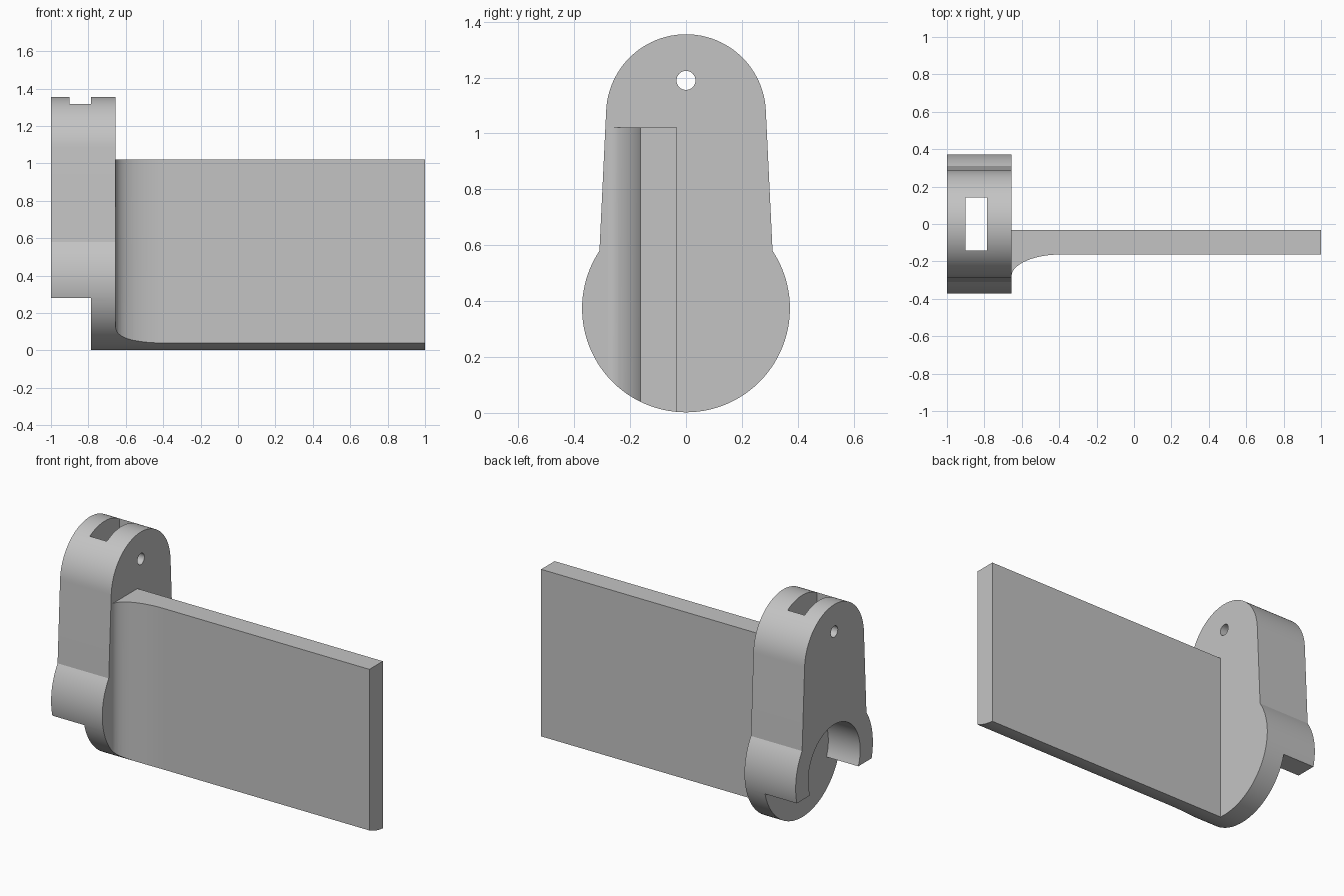
import bpy, bmesh, math
from mathutils import Vector

cube = bpy.data.objects.get("Cube")
if cube:
    bpy.data.objects.remove(cube, do_unlink=True)

grey = bpy.data.materials.new("plain grey")
grey.use_nodes = True
COLOUR = (0.55, 0.55, 0.55, 1)
grey.diffuse_color = COLOUR
grey.node_tree.nodes["Principled BSDF"].inputs["Base Color"].default_value = COLOUR


def prism(name, points, axis, start, end):
    """Extrude a profile along x (points are y, z) or along z (points are x, y)."""
    def place(p, d):
        return Vector((d, p[0], p[1])) if axis == "x" else Vector((p[0], p[1], d))
    bm = bmesh.new()
    face = bm.faces.new([bm.verts.new(place(p, start)) for p in points])
    new = bmesh.ops.extrude_face_region(bm, geom=[face])["geom"]
    shift = place((0, 0), end - start)
    bmesh.ops.translate(bm, vec=shift, verts=[v for v in new if isinstance(v, bmesh.types.BMVert)])
    bmesh.ops.recalc_face_normals(bm, faces=bm.faces)
    mesh = bpy.data.meshes.new(name)
    bm.to_mesh(mesh)
    bm.free()
    mesh.materials.append(grey)
    obj = bpy.data.objects.new(name, mesh)
    bpy.context.collection.objects.link(obj)
    return obj


def arc(cy, cz, r, a0, a1, n):
    """Points on a circle from angle a0 to a1 in radians."""
    return [(cy + r * math.cos(a0 + (a1 - a0) * i / n),
             cz + r * math.sin(a0 + (a1 - a0) * i / n)) for i in range(n + 1)]


def combine(obj, cutters, operation):
    """Apply booleans, then remove the helper shapes."""
    for cutter in cutters:
        cutter.hide_render = True
        mod = obj.modifiers.new("cut", "BOOLEAN")
        mod.operation = operation
        mod.solver = "EXACT"
        mod.object = cutter
    bpy.context.view_layer.update()
    graph = bpy.context.evaluated_depsgraph_get()
    mesh = bpy.data.meshes.new_from_object(obj.evaluated_get(graph))
    obj.modifiers.clear()
    obj.data = mesh
    for cutter in cutters:
        bpy.data.objects.remove(cutter, do_unlink=True)
    bpy.ops.object.select_all(action="DESELECT")
    obj.select_set(True)
    bpy.context.view_layer.objects.active = obj
    bpy.ops.object.shade_smooth_by_angle(angle=math.radians(20))


# Outline of the mount: large round base, tapered sides, round top
BASE_R, BASE_Z = 0.372, 0.374
TOP_R, TOP_Z = 0.286, 1.069
corner = math.asin((0.58 - BASE_Z) / BASE_R)
taper = 0.043
outline = (arc(0, BASE_Z, BASE_R, -math.pi - corner, corner, 72)
           + arc(0, TOP_Z, TOP_R, taper, math.pi - taper, 48))

LEFT, STEP, RIGHT = -1.0, -0.785, -0.655

# Mount with arched underside, strap slot and pin hole
mount = prism("mount", outline, "x", LEFT, RIGHT)
arch_r, foot_z = 0.25, 0.28
spring = math.asin((foot_z - BASE_Z) / arch_r)
arch = ([(-0.5, foot_z), (-0.5, -0.1), (0.5, -0.1), (0.5, foot_z)]
        + arc(0, BASE_Z, arch_r, spring, math.pi - spring, 48))
slot = [(-0.9, -0.142), (STEP, -0.142), (STEP, 0.142), (-0.9, 0.142)]
combine(mount, [
    prism("arch_cutter", arch, "x", LEFT - 0.1, STEP),
    prism("slot_cutter", slot, "z", 0.5, 1.5),
    prism("hole_cutter", arc(0, 1.19, 0.034, 0, math.tau * 31 / 32, 31), "x", -1.1, -0.5),
], "DIFFERENCE")

# Flat arm with a flared root, its lower edge following the round base
FRONT, BACK = -0.163, -0.033
flare = [(-0.39 - 0.265 * math.cos(t), FRONT - 0.117 + 0.117 * math.sin(t))
         for t in (math.pi / 2 * i / 20 for i in range(21))]
arm = prism("arm", flare + [(1, FRONT), (1, BACK), (RIGHT, BACK)], "z", -0.1, 1.022)
combine(arm, [prism("outline_helper", outline, "x", -0.8, 1.2)], "INTERSECT")
